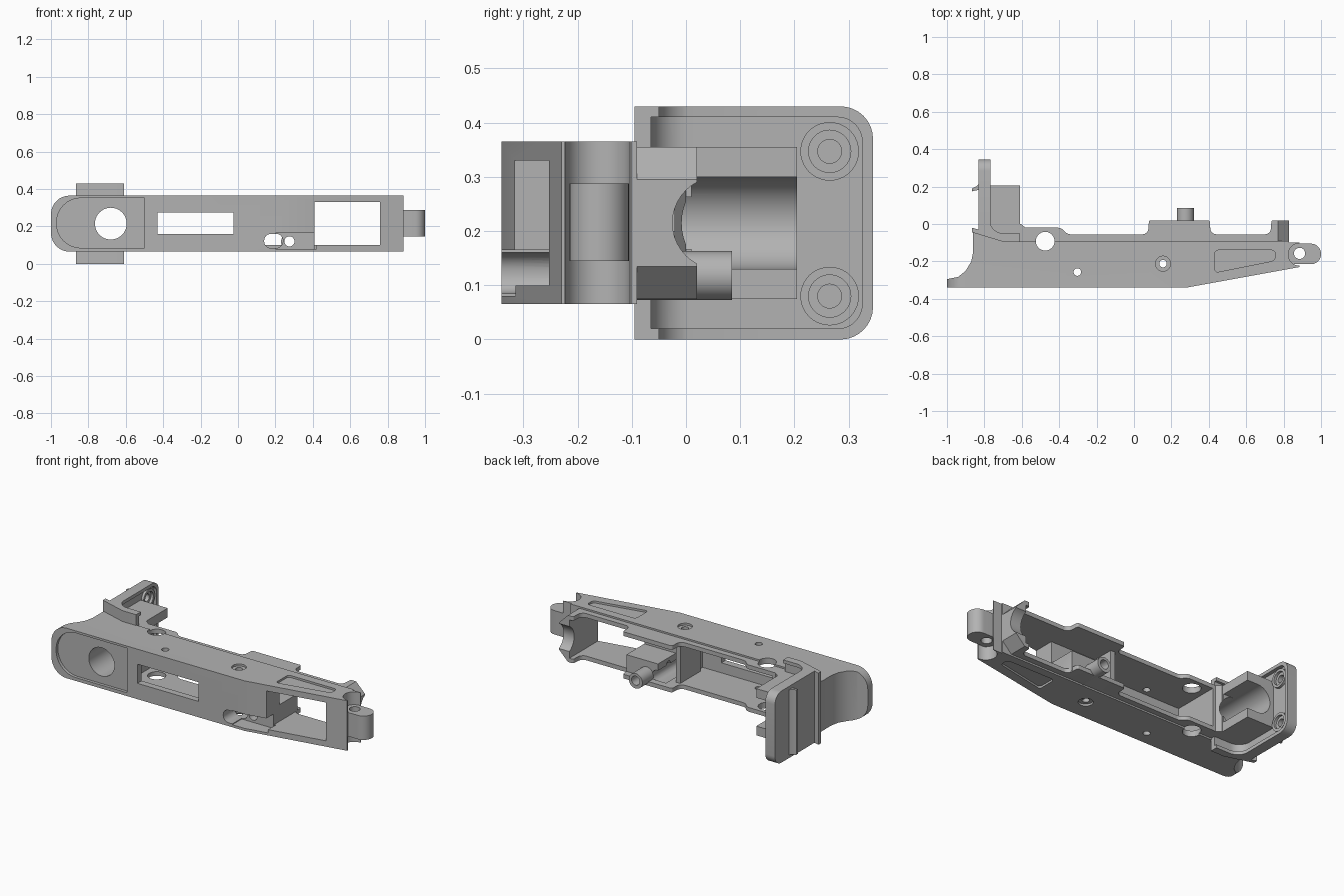
import bpy, bmesh, math
from mathutils import Vector

if "Cube" in bpy.data.objects:
    bpy.data.objects.remove(bpy.data.objects["Cube"])

grey = bpy.data.materials.new("metal grey")
grey.use_nodes = True
grey.diffuse_color = (0.45, 0.45, 0.45, 1)
grey.node_tree.nodes["Principled BSDF"].inputs["Base Color"].default_value = (0.45, 0.45, 0.45, 1)


def rounded(pts):
    """Replace corners given as (u, v, radius) by short curves."""
    out = []
    for i, p in enumerate(pts):
        c = Vector(p[:2])
        if len(p) == 2:
            out.append(c)
            continue
        a = c + (Vector(pts[i - 1][:2]) - c).normalized() * p[2]
        b = c + (Vector(pts[(i + 1) % len(pts)][:2]) - c).normalized() * p[2]
        m = (a + b) - c
        for k in range(9):
            t = k / 8 * math.pi / 2
            out.append(m + (a - m) * math.cos(t) + (b - m) * math.sin(t))
    return out


def prism(name, pts, axis, lo, hi):
    place = {"x": lambda u, v, w: (w, u, v),
             "y": lambda u, v, w: (u, w, v),
             "z": lambda u, v, w: (u, v, w)}[axis]
    bm = bmesh.new()
    outline = rounded(pts)
    rings = [[bm.verts.new(place(p[0], p[1], w)) for p in outline] for w in (lo, hi)]
    bm.faces.new(rings[0])
    bm.faces.new(rings[1])
    n = len(outline)
    for i in range(n):
        j = (i + 1) % n
        bm.faces.new((rings[0][i], rings[0][j], rings[1][j], rings[1][i]))
    bmesh.ops.recalc_face_normals(bm, faces=bm.faces)
    me = bpy.data.meshes.new(name)
    bm.to_mesh(me)
    bm.free()
    ob = bpy.data.objects.new(name, me)
    bpy.context.collection.objects.link(ob)
    me.materials.append(grey)
    return ob


def box(name, x0, x1, y0, y1, z0, z1):
    return prism(name, [(x0, y0), (x1, y0), (x1, y1), (x0, y1)], "z", z0, z1)


def cyl(name, u, v, r, axis, lo, hi, n=40):
    ring = [(u + r * math.cos(math.tau * i / n), v + r * math.sin(math.tau * i / n)) for i in range(n)]
    return prism(name, ring, axis, lo, hi)


def combine(target, others, op):
    for o in others:
        mod = target.modifiers.new("bool", "BOOLEAN")
        mod.operation, mod.solver, mod.object = op, "EXACT", o
        bpy.context.view_layer.objects.active = target
        bpy.ops.object.modifier_apply(modifier=mod.name)
        bpy.data.objects.remove(o)


def cut(target, *others):
    combine(target, others, "DIFFERENCE")


def add(target, *others):
    combine(target, others, "UNION")


Z0, Z1, MID = 0.065, 0.365, 0.215

# Lower housing: side profile with a rounded tail
body = prism("housing", [(-1, -.34), (.28, -.34), (.885, -.23), (.885, -.1), (.83, -.1), (.83, -.09),
                         (-.7, -.09), (-.86, -.045), (-.86, -.15), (-.87, -.2), (-.9, -.25),
                         (-.94, -.283), (-1, -.295)], "z", Z0, Z1)
tail = prism("tail_shape", [(-1, Z0, .1), (1.2, Z0), (1.2, Z1), (-1, Z1, .1)], "y", -.5, .5)
combine(body, [tail], "INTERSECT")

# Upper rim, slightly narrower than the housing
rim = prism("rim", [(.83, -.11), (.83, .02), (.735, .02, .01), (.73, -.055, .03), (.41, -.055, .03),
                    (.405, .02, .01), (.08, .02, .01), (.075, -.055, .03), (-.36, -.055, .02),
                    (-.385, -.02, .02), (-.58, -.02), (-.605, 0), (-.64, 0), (-.64, -.11)],
            "z", Z0 + .01, Z1 - .01)
nose = prism("nose_shape", [(-1, .075), (.77, .075), (.83, .135), (.83, .295), (.77, .355), (-1, .355)],
             "y", -.5, .5)
combine(rim, [nose], "INTERSECT")
add(body, rim)

# Inner pocket, magazine opening, finger slot and front notch
cut(body,
    box("rear_pocket", -.56, .1, -.30, .3, .1, .33),
    box("middle_pocket", .09, .415, -.19, .3, .1, .33),
    box("opening", .41, .76, -.5, .3, .1, .33),
    box("finger_slot", -.43, -.025, -.5, 0, .16, .275),
    box("button_recess", .2, .42, -.5, -.24, .08, .165),
    cyl("nose_notch", .06, MID, .085, "x", .7, .9))

# Back plate with a shallow rimmed recess and two screw bosses
plate = prism("plate", [(-.03, 0), (.345, 0, .06), (.345, .43, .06), (-.03, .43)], "x", -.832, -.768)
cut(plate, prism("plate_recess", [(-.1, .02), (.325, .02, .045), (.325, .41, .045), (-.1, .41)],
                 "x", -.79, -.7))
for z in (.08, .347):
    add(plate, cyl("boss", .265, z, .054, "x", -.81, -.775))
    cut(plate, cyl("counterbore", .265, z, .039, "x", -.79, -.7),
        cyl("screw_hole", .265, z, .022, "x", -.82, -.7))

# Side wings at the foot of the plate
wing = prism("wing", [(-.865, -.02), (-.865, -.045), (-.7, -.095), (-.61, -.095), (-.61, -.05),
                      (-.77, -.05, .07), (-.77, .06), (-.83, .06), (-.83, -.03)], "z", 0, .43)
cut(wing, prism("wing_recess", [(-.5, -.065), (-.79, -.065, .07), (-.79, .2), (-.5, .2)],
                "z", .02, .41))
add(wing, plate)
hook = prism("hook", [(-.82, .185), (-.865, .175), (-.865, .19), (-.845, .2), (-.82, .225)], "z", .02, .41)
add(wing, hook)
add(body, wing)

# Block between plate and housing, bored through along the depth
add(body, box("rear_block", -.8, -.61, -.12, .205, .075, .355))
cut(body, cyl("bore", -.68, MID, .085, "y", -.6, .5),
    box("bore_opening", -.68, -.4, .01, .5, .13, .30))

# Shallow oval panel on the front face
cut(body, prism("front_panel", [(-.97, .085, .13), (-.5, .085), (-.5, .352), (-.97, .352, .13)],
                "y", -.5, -.322))

# Front hinge lug in its rounded seat
cut(body, cyl("lug_seat", .885, -.163, .06, "z", -.1, .6))
lug = prism("lug", [(.8, -.215), (1, -.215, .054), (1, -.105, .054), (.8, -.105)], "z", .145, .288)
add(body, lug)

# Catch tube standing in the middle section
add(body, box("catch_block", .2, .41, -.25, -.02, .08, .2),
    box("cross_wall", .08, .11, -.25, -.06, .08, .345),
    cyl("catch_tube", .275, .118, .045, "y", -.25, .085))
cut(body, cyl("tube_hole", .275, .12, .027, "y", -.6, .5),
    prism("catch_slot", [(.14, .085, .035), (.24, .085, .035), (.24, .16, .035), (.14, .16, .035)],
          "y", -.6, -.02),
    cyl("block_hole", -.12, .16, .02, "x", .15, .3))

# Cross pin holes and the raised ring counterbores
cut(body, cyl("large_pin", -.475, -.092, .05, "z", -.1, .6),
    cyl("small_pin", -.303, -.257, .02, "z", -.1, .6),
    cyl("middle_pin", .155, -.212, .02, "z", -.1, .6),
    cyl("hinge_pin", .885, -.157, .03, "z", -.1, .6))

# Details on both sides: ring recess and tapered panel
for lo, hi in ((Z0 - .1, Z0 + .012), (Z1 - .012, Z1 + .1)):
    cut(body, cyl("ring_recess", .155, -.212, .04, "z", lo, hi),
        prism("side_panel", [(.432, -.26, .02), (.755, -.195, .02), (.755, -.14, .02), (.432, -.14, .02)],
              "z", lo, hi))

for o in bpy.context.selected_objects:
    o.select_set(False)
body.select_set(True)
bpy.context.view_layer.objects.active = body
bpy.ops.object.shade_smooth_by_angle(angle=math.radians(30))
